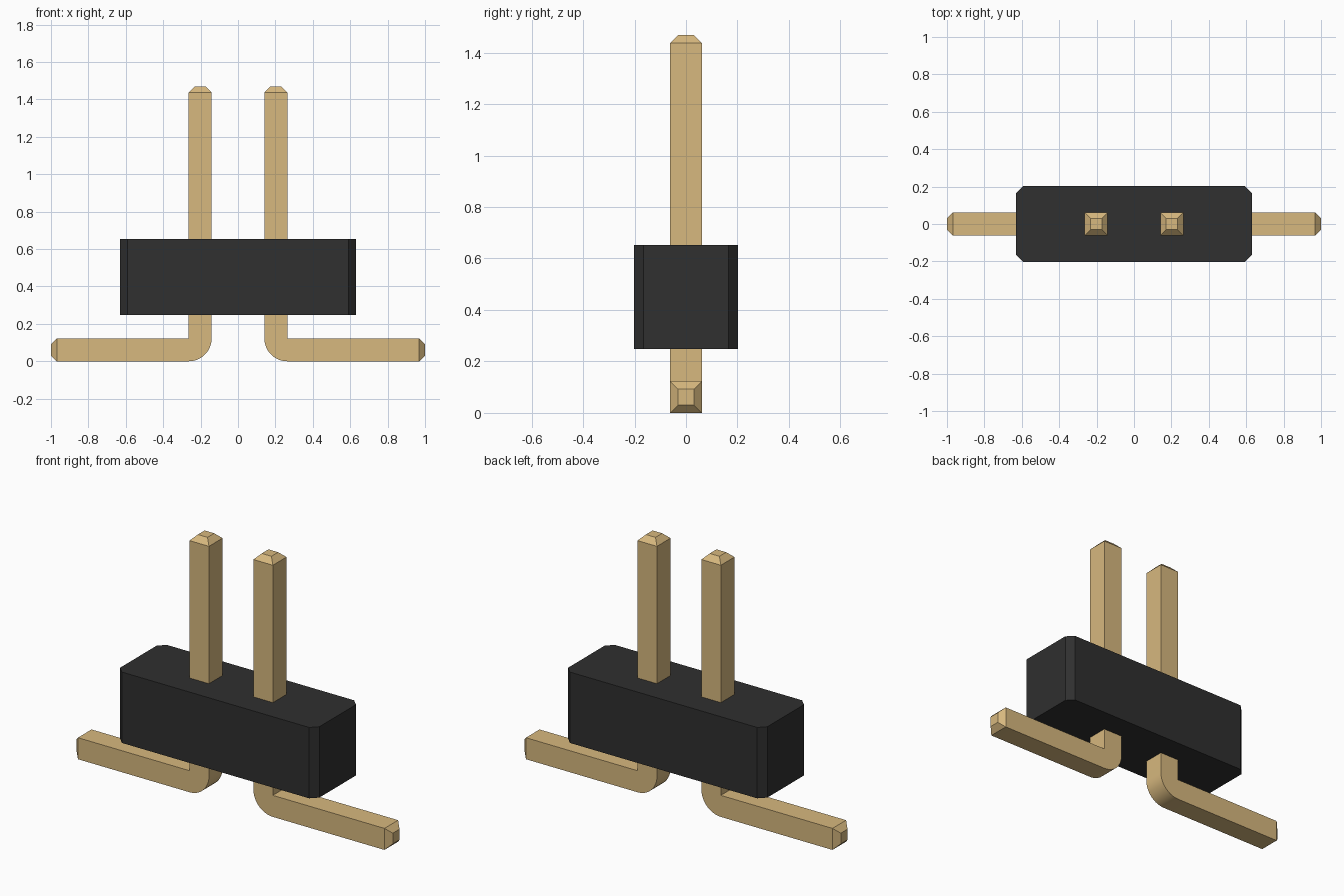
import bpy, bmesh, math

cube = bpy.data.objects.get("Cube")
if cube:
    bpy.data.objects.remove(cube, do_unlink=True)


def make_material(name, color, metallic, roughness):
    mat = bpy.data.materials.new(name)
    mat.use_nodes = True
    mat.diffuse_color = color
    bsdf = mat.node_tree.nodes["Principled BSDF"]
    bsdf.inputs["Base Color"].default_value = color
    bsdf.inputs["Metallic"].default_value = metallic
    bsdf.inputs["Roughness"].default_value = roughness
    return mat


def make_object(name, bm, mat):
    bmesh.ops.recalc_face_normals(bm, faces=bm.faces)
    mesh = bpy.data.meshes.new(name)
    bm.to_mesh(mesh)
    bm.free()
    mesh.materials.append(mat)
    obj = bpy.data.objects.new(name, mesh)
    bpy.context.scene.collection.objects.link(obj)
    return obj


gold = make_material("pin gold", (0.68, 0.48, 0.21, 1), 0.0, 0.5)
black = make_material("housing black", (0.029, 0.029, 0.029, 1), 0.0, 0.6)

# Housing: a block with chamfered upright edges
HALF_X, HALF_Y, BOTTOM, TOP = 0.63, 0.203, 0.248, 0.653
bm = bmesh.new()
bmesh.ops.create_cube(bm, size=2)
for v in bm.verts:
    v.co.x *= HALF_X
    v.co.y *= HALF_Y
    v.co.z = TOP if v.co.z > 0 else BOTTOM
upright = [e for e in bm.edges if abs(e.verts[0].co.z - e.verts[1].co.z) > 0.1]
bmesh.ops.bevel(bm, geom=upright, offset=0.038, offset_type='OFFSET',
                segments=1, affect='EDGES')
make_object("housing", bm, black)

# Pins: square sections swept down, round the bend and outward
W = 0.123                 # pin thickness
INSET = 0.031             # tip taper
INNER_X = 0.202 + W / 2   # inside corner of the bend
PIN_TOP, PIN_END = 1.469, 1.0
BEND_STEPS = 10


def section(bm, outer, inner, half_y):
    """Ring of four vertices between an outer and an inner (x, z) point."""
    corners = [(outer, -half_y), (inner, -half_y), (inner, half_y), (outer, half_y)]
    return [bm.verts.new((p[0], y, p[1])) for p, y in corners]


def build_pin(name, side):
    bm = bmesh.new()
    half, tip = W / 2, W / 2 - INSET
    outer_x = INNER_X - W
    rings = [
        section(bm, (outer_x + INSET, PIN_TOP), (INNER_X - INSET, PIN_TOP), tip),
        section(bm, (outer_x, PIN_TOP - INSET), (INNER_X, PIN_TOP - INSET), half),
    ]
    for i in range(BEND_STEPS + 1):
        a = math.pi / 2 * i / BEND_STEPS
        outer = (INNER_X - W * math.cos(a), W - W * math.sin(a))
        rings.append(section(bm, outer, (INNER_X, W), half))
    rings += [
        section(bm, (PIN_END - INSET, 0), (PIN_END - INSET, W), half),
        section(bm, (PIN_END, INSET), (PIN_END, W - INSET), tip),
    ]
    for a, b in zip(rings, rings[1:]):
        for i in range(4):
            j = (i + 1) % 4
            bm.faces.new((a[i], a[j], b[j], b[i]))
    bm.faces.new(rings[0])
    bm.faces.new(rings[-1])
    bmesh.ops.remove_doubles(bm, verts=bm.verts, dist=0.0005)
    for v in bm.verts:
        v.co.x *= side
    obj = make_object(name, bm, gold)
    # Round the bend, keep the square edges crisp
    bpy.ops.object.select_all(action='DESELECT')
    obj.select_set(True)
    bpy.context.view_layer.objects.active = obj
    bpy.ops.object.shade_smooth_by_angle(angle=math.radians(20))


build_pin("left_pin", 1)
build_pin("right_pin", -1)
